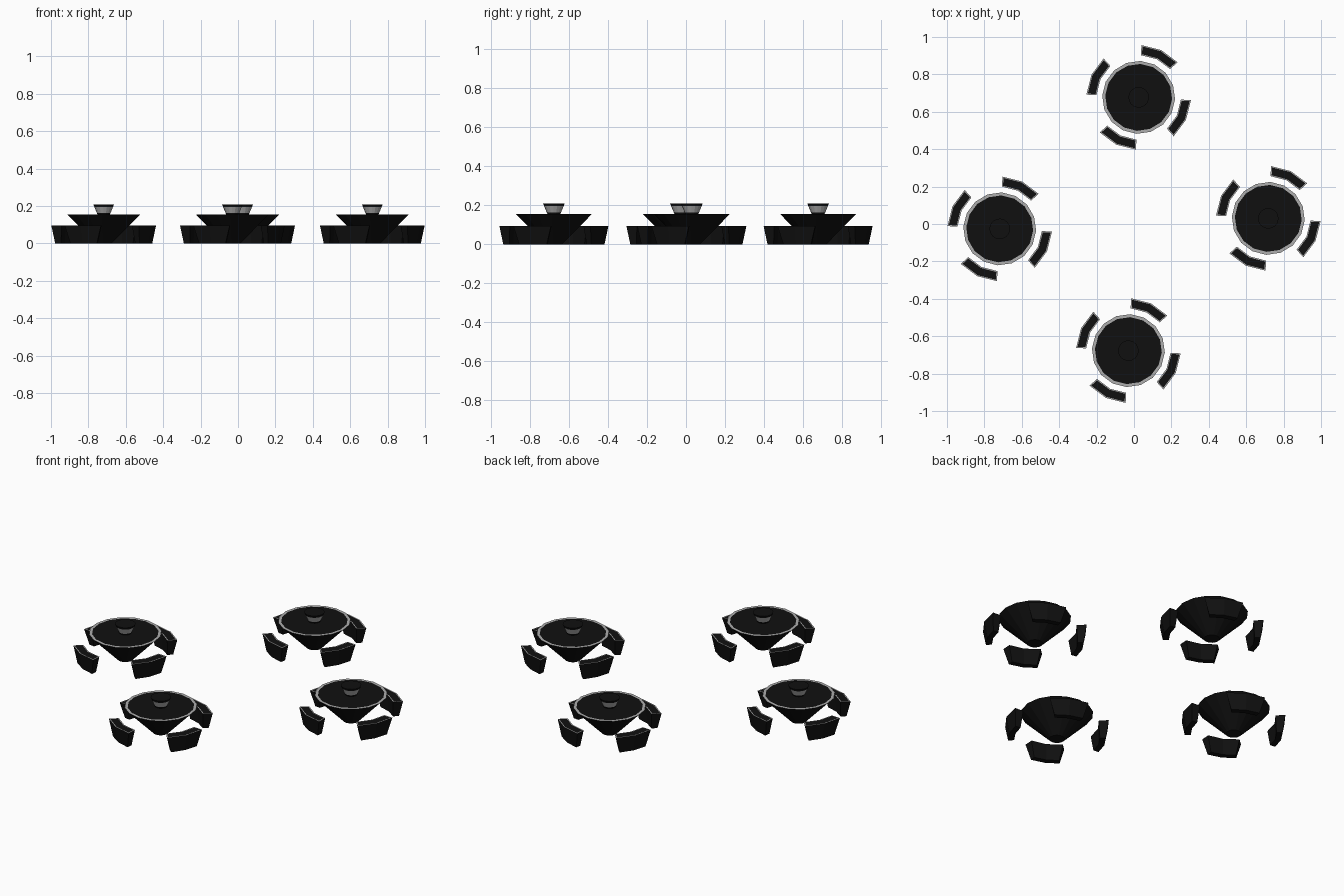
import bpy, bmesh
from math import radians, sin, cos
from mathutils import Matrix

if "Cube" in bpy.data.objects:
    bpy.data.objects.remove(bpy.data.objects["Cube"])

SIDES = 16
PHASE = radians(-3)


def material(name, v):
    m = bpy.data.materials.new(name)
    m.diffuse_color = (v, v, v, 1)
    m.use_nodes = True
    m.node_tree.nodes["Principled BSDF"].inputs["Base Color"].default_value = m.diffuse_color
    return m


black = material("black", 0.005)
grey = material("light_grey", 0.42)


def finish(bm, name):
    bmesh.ops.recalc_face_normals(bm, faces=bm.faces)
    me = bpy.data.meshes.new(name)
    bm.to_mesh(me)
    bm.free()
    me.materials.append(black)
    me.materials.append(grey)
    return me


def lathe(name, profile, grey_bands):
    """Capped 16-sided stack of (radius, z) rings; listed bands are grey."""
    bm = bmesh.new()
    rings = [[bm.verts.new((r * cos(PHASE + i * radians(22.5)),
                            r * sin(PHASE + i * radians(22.5)), z))
              for i in range(SIDES)] for r, z in profile]
    for b, (lo, hi) in enumerate(zip(rings, rings[1:])):
        for i in range(SIDES):
            j = (i + 1) % SIDES
            f = bm.faces.new((lo[i], lo[j], hi[j], hi[i]))
            f.material_index = int(b in grey_bands)
    bm.faces.new(rings[0])
    bm.faces.new(rings[-1])
    return finish(bm, name)


def bench(name):
    """Two-segment curved block, tapering to the floor, with grey edge trim."""
    bm = bmesh.new()

    def section(angle, levels):
        return [bm.verts.new((r * cos(radians(angle)), r * sin(radians(angle)), z))
                for r, z in levels]

    mid = 64.5
    secs = []
    for k in (-1, 0, 1):
        top = section(mid + 22.5 * k, ((0.226, 0.095), (0.28, 0.095)))
        bot = section(mid + 17.5 * k, ((0.262, 0), (0.230, 0)))
        secs.append(top + bot)
    tops = []
    for a, b in zip(secs, secs[1:]):
        for i in range(4):
            j = (i + 1) % 4
            f = bm.faces.new((a[i], a[j], b[j], b[i]))
            if i == 0:
                tops.append(f)
    bm.faces.new(secs[0])
    bm.faces.new(secs[-1])
    bmesh.ops.recalc_face_normals(bm, faces=bm.faces)
    trim = bmesh.ops.inset_region(bm, faces=tops, thickness=0.006,
                                  use_even_offset=True, use_boundary=True)
    for f in trim["faces"]:
        f.material_index = 1
    return finish(bm, name)


def place(name, mesh, pos, turn=0):
    ob = bpy.data.objects.new(name, mesh)
    ob.matrix_world = Matrix.Translation((*pos, 0)) @ Matrix.Rotation(radians(turn), 4, 'Z')
    bpy.context.collection.objects.link(ob)


# cone-shaped table with a flat grey rim, and its small centre bowl
table = lathe("table", [(0.042, 0), (0.195, 0.155), (0.179, 0.155)], {1})
bowl = lathe("centre_bowl", [(0.033, 0.155), (0.037, 0.164), (0.050, 0.195), (0.055, 0.208)], {1})
seat = bench("bench")

# four table groups
for n, pos in enumerate([(0.718, 0.03), (0.025, 0.677), (-0.718, -0.026), (-0.03, -0.677)]):
    place(f"table_{n}", table, pos)
    place(f"centre_bowl_{n}", bowl, pos)
    for k in range(4):
        place(f"bench_{n}_{k}", seat, pos, 90 * k)
